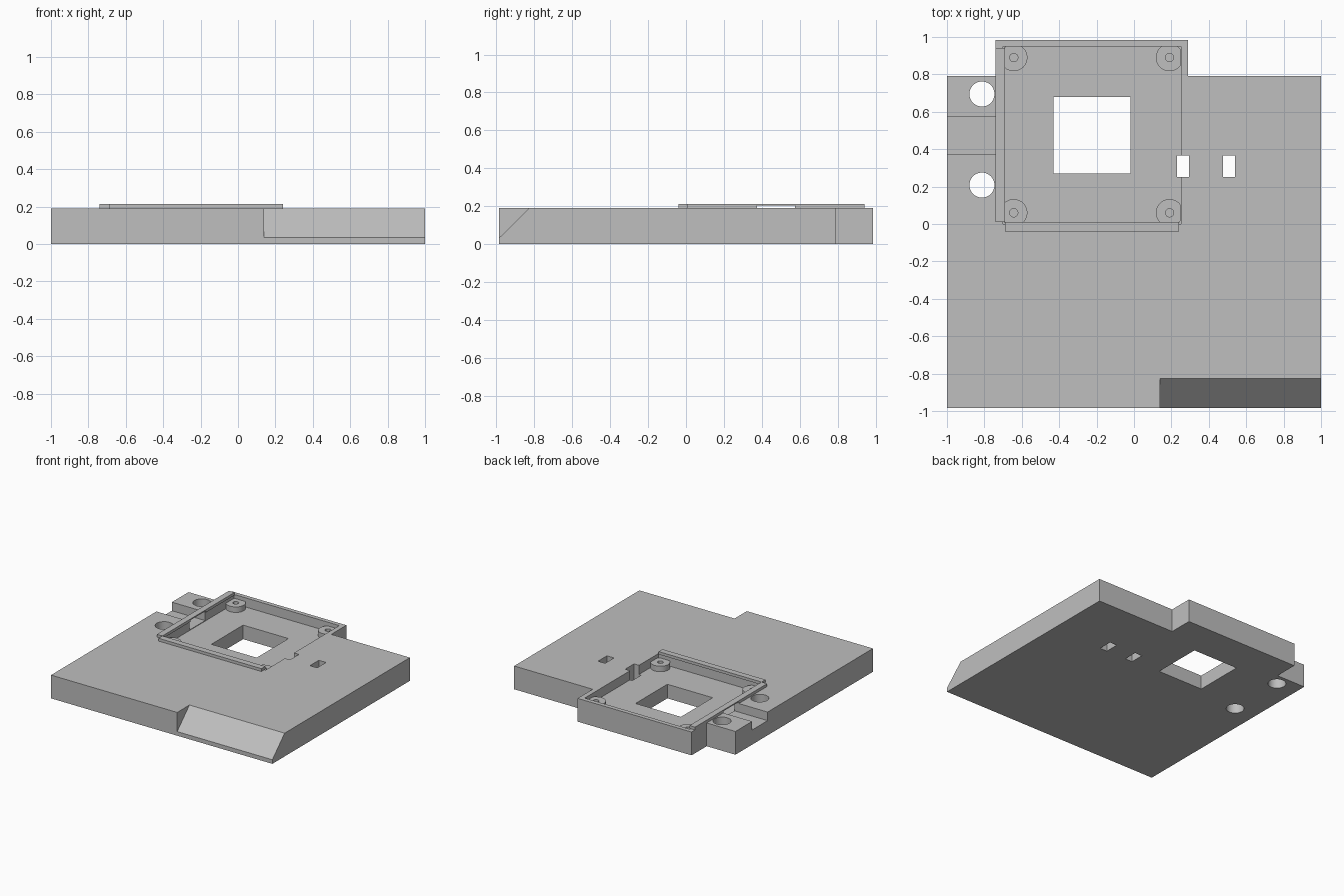
import bpy, bmesh

cube = bpy.data.objects.get("Cube")
if cube:
    bpy.data.objects.remove(cube, do_unlink=True)

grey = bpy.data.materials.new("plain grey")
grey.use_nodes = True
GREY = (0.52, 0.52, 0.52, 1)
grey.diffuse_color = GREY
grey.node_tree.nodes["Principled BSDF"].inputs["Base Color"].default_value = GREY


def prism(name, points, offset):
    """Extrude a flat outline of 3D points along an offset."""
    bm = bmesh.new()
    face = bm.faces.new([bm.verts.new(p) for p in points])
    ext = bmesh.ops.extrude_face_region(bm, geom=[face])
    moved = [v for v in ext["geom"] if isinstance(v, bmesh.types.BMVert)]
    bmesh.ops.translate(bm, verts=moved, vec=offset)
    bmesh.ops.recalc_face_normals(bm, faces=bm.faces)
    mesh = bpy.data.meshes.new(name)
    bm.to_mesh(mesh)
    bm.free()
    mesh.materials.append(grey)
    obj = bpy.data.objects.new(name, mesh)
    bpy.context.collection.objects.link(obj)
    return obj


def box(name, x0, x1, y0, y1, z0, z1):
    return prism(name, [(x0, y0, z0), (x1, y0, z0), (x1, y1, z0), (x0, y1, z0)],
                 (0, 0, z1 - z0))


def cylinder(name, x, y, r, z0, z1):
    bpy.ops.mesh.primitive_cylinder_add(vertices=48, radius=r, depth=z1 - z0,
                                        location=(x, y, (z0 + z1) / 2))
    obj = bpy.context.object
    obj.name = name
    obj.data.materials.append(grey)
    return obj


def combine(target, tools, operation="DIFFERENCE"):
    """Apply boolean tools to the target and remove them."""
    bpy.context.view_layer.objects.active = target
    for tool in tools:
        tool.hide_render = True
        mod = target.modifiers.new("bool", "BOOLEAN")
        mod.operation, mod.solver, mod.object = operation, "EXACT", tool
        bpy.ops.object.modifier_apply(modifier=mod.name)
        bpy.data.objects.remove(tool, do_unlink=True)


def smooth(obj):
    bpy.ops.object.select_all(action="DESELECT")
    obj.select_set(True)
    bpy.context.view_layer.objects.active = obj
    bpy.ops.object.shade_smooth_by_angle()


TOP, FLOOR, BOSS, RIM = 0.19, 0.115, 0.16, 0.213

# Base plate with the rear tab
outline = [(-1, -.985), (1, -.985), (1, .79), (.29, .79),
           (.29, .985), (-.74, .985), (-.74, .79), (-1, .79)]
plate = prism("base_plate", [(x, y, 0) for x, y in outline], (0, 0, TOP))

# Pocket, window, slots, side channel, mounting holes and front bevel
combine(plate, [
    box("pocket_cut", -.70, .25, 0, .95, FLOOR, .4),
    box("window_cut", -.43, -.02, .27, .68, -.1, .4),
    box("inner_slot_cut", .23, .295, .25, .365, -.1, .4),
    box("outer_slot_cut", .475, .54, .25, .365, -.1, .4),
    box("channel_cut", -1.1, -.6, .375, .575, .12, .4),
    cylinder("rear_hole_cut", -.813, .695, .067, -.1, .4),
    cylinder("front_hole_cut", -.813, .208, .067, -.1, .4),
    prism("bevel_cut", [(.14, -1.085, -.065), (.14, -.73, .285), (.14, -1.085, .285)],
          (1, 0, 0)),
])
smooth(plate)

# Corner bosses, trimmed to the pocket and drilled
for side, x in (("right", -.643), ("left", .19)):
    for end, y in (("front", .06), ("rear", .89)):
        boss = cylinder(f"{end}_{side}_boss", x, y, .073, FLOOR - .02, BOSS)
        combine(boss, [box("trim", -.699, .249, .001, .949, 0, .4)], "INTERSECT")
        combine(boss, [cylinder("screw_hole", x, y, .022, FLOOR, .4)])
        smooth(boss)

# Raised lips along the pocket, the side one bridging the channel
side_lip = box("side_lip", -.74, -.69, .01, .94, TOP, RIM)
combine(side_lip, [box("bridge_cut", -.8, -.6, .375, .575, .1, .203)])
box("front_lip", -.69, .24, -.04, .01, TOP, RIM)
